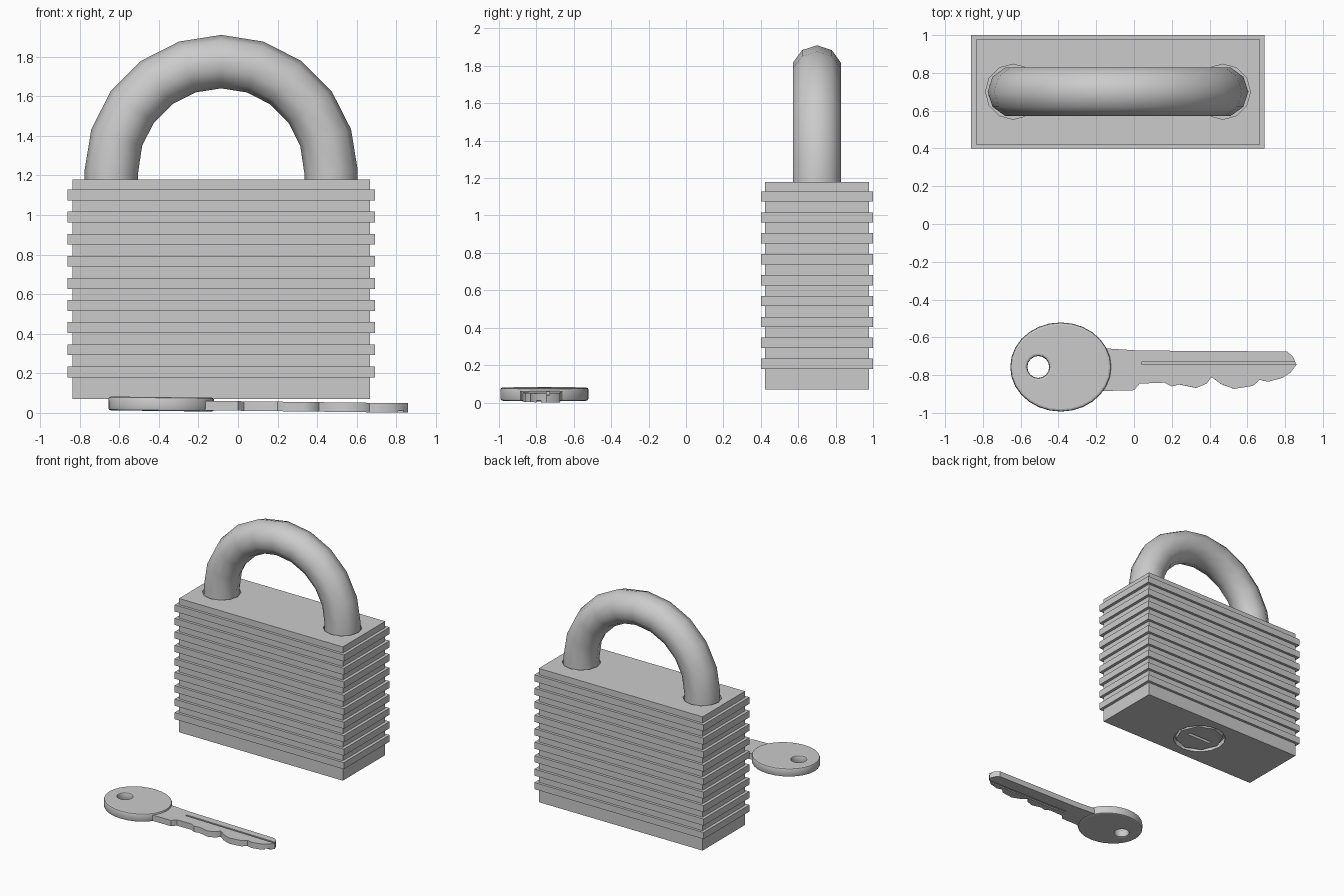
import bpy, bmesh
from math import sin, cos, pi, radians

if "Cube" in bpy.data.objects:
    bpy.data.objects.remove(bpy.data.objects["Cube"])


def obj_from(bm, name):
    bmesh.ops.recalc_face_normals(bm, faces=bm.faces)
    me = bpy.data.meshes.new(name)
    bm.to_mesh(me)
    bm.free()
    ob = bpy.data.objects.new(name, me)
    bpy.context.collection.objects.link(ob)
    return ob


def select(ob):
    bpy.ops.object.select_all(action='DESELECT')
    ob.select_set(True)
    bpy.context.view_layer.objects.active = ob


def smooth(ob, angle=40):
    select(ob)
    bpy.ops.object.shade_smooth_by_angle(angle=radians(angle))


def box(name, x0, x1, y0, y1, z0, z1):
    bm = bmesh.new()
    bmesh.ops.create_cube(bm, size=1)
    for v in bm.verts:
        v.co = ((x0 + x1) / 2 + v.co.x * (x1 - x0),
                (y0 + y1) / 2 + v.co.y * (y1 - y0),
                (z0 + z1) / 2 + v.co.z * (z1 - z0))
    return obj_from(bm, name)


def cylinder(name, x, y, z0, z1, r, sides):
    bm = bmesh.new()
    bmesh.ops.create_cone(bm, cap_ends=True, segments=sides, radius1=r, radius2=r, depth=z1 - z0)
    bmesh.ops.translate(bm, verts=bm.verts, vec=(x, y, (z0 + z1) / 2))
    return obj_from(bm, name)


def cut(ob, cutter):
    select(ob)
    mod = ob.modifiers.new("cut", 'BOOLEAN')
    mod.operation, mod.solver, mod.object = 'DIFFERENCE', 'EXACT', cutter
    bpy.ops.object.modifier_apply(modifier=mod.name)
    bpy.data.objects.remove(cutter)


def curve_mesh(name, splines, cyclic, **settings):
    cu = bpy.data.curves.new(name, 'CURVE')
    for pts in splines:
        sp = cu.splines.new('POLY')
        sp.points.add(len(pts) - 1)
        for p, co in zip(sp.points, pts):
            p.co = (*co, 1)
        sp.use_cyclic_u = cyclic
    for key, val in settings.items():
        setattr(cu, key, val)
    ob = bpy.data.objects.new(name, cu)
    bpy.context.collection.objects.link(ob)
    select(ob)
    bpy.ops.object.convert(target='MESH')
    return bpy.context.object


def ellipse(x, y, rx, ry, n):
    return [(x + rx * cos(2 * pi * i / n), y + ry * sin(2 * pi * i / n), 0) for i in range(n)]


CX, CY = -0.085, 0.70

# Lock body: stacked plates, every other one wider
core, rib = (0.752, 0.278), (0.777, 0.30)
levels = [(core, 0.07)]
for i in range(9):
    z = 0.18 + 0.1117 * i
    levels += [(core, z), (rib, z), (rib, z + 0.055), (core, z + 0.055)]
levels.append((core, 1.18))
bm = bmesh.new()
rings = [[bm.verts.new((CX + sx * w, CY + sy * d, z))
          for sx, sy in ((-1, -1), (1, -1), (1, 1), (-1, 1))] for (w, d), z in levels]
for a, b in zip(rings, rings[1:]):
    for k in range(4):
        bm.faces.new((a[k], a[(k + 1) % 4], b[(k + 1) % 4], b[k]))
bm.faces.new(rings[0])
bm.faces.new(rings[-1])
body = obj_from(bm, "lock_body")

# Shackle sockets and keyhole recess
R, TUBE = 0.555, 0.135
for s in (-1, 1):
    cut(body, cylinder("socket_cutter", CX + s * R, CY, 1.12, 1.25, 0.146, 12))
cut(body, cylinder("recess_cutter", CX, CY, 0.0, 0.11, 0.205, 16))

# Shackle
path = [(CX - R, CY, 1.11)]
path += [(CX - R * cos(pi * i / 10), CY, 1.22 + R * sin(pi * i / 10)) for i in range(11)]
path.append((CX + R, CY, 1.11))
shackle = curve_mesh("shackle", [path], False, dimensions='3D', bevel_depth=TUBE,
                     bevel_resolution=3, use_fill_caps=True)
smooth(shackle, 50)

# Key cylinder with slot
plug = cylinder("key_cylinder", CX, CY, 0.075, 0.13, 0.185, 8)
cut(plug, box("slot_cutter", CX - 0.11, CX + 0.11, CY - 0.014, CY + 0.014, 0.0, 0.11))

# Key bow with ring hole
bow = curve_mesh("key_bow", [ellipse(-0.388, -0.757, 0.267, 0.236, 28),
                             ellipse(-0.507, -0.757, 0.058, 0.058, 16)], True,
                 dimensions='2D', fill_mode='BOTH', extrude=0.023, bevel_depth=0.012,
                 bevel_resolution=1, offset=-0.012)
bow.location.z = 0.04

# Key blade with teeth
outline = [(-.20, -.885), (0, -.88), (.03, -.845), (.16, -.84), (.2, -.86), (.24, -.85),
           (.33, -.868), (.385, -.845), (.41, -.81), (.465, -.85), (.53, -.873),
           (.63, -.857), (.665, -.825), (.71, -.835), (.785, -.815), (.83, -.785),
           (.86, -.745), (.84, -.7), (.81, -.675), (.03, -.67), (-.13, -.66), (-.20, -.66)]
bm = bmesh.new()
face = bm.faces.new([bm.verts.new((x, y, -0.024)) for x, y in outline])
ext = bmesh.ops.extrude_face_region(bm, geom=[face])
for v in ext["geom"]:
    if isinstance(v, bmesh.types.BMVert):
        v.co.z = 0.024
blade = obj_from(bm, "key_blade")
cut(blade, box("groove_cutter", 0.04, 0.95, -0.745, -0.73, 0.012, 0.1))
cut(blade, box("groove_cutter", 0.04, 0.95, -0.80, -0.775, -0.1, -0.014))
blade.location.z = 0.035

# The key lies slightly tipped toward its point
for part in (bow, blade):
    part.rotation_euler.y = 0.012
    smooth(part, 35)
